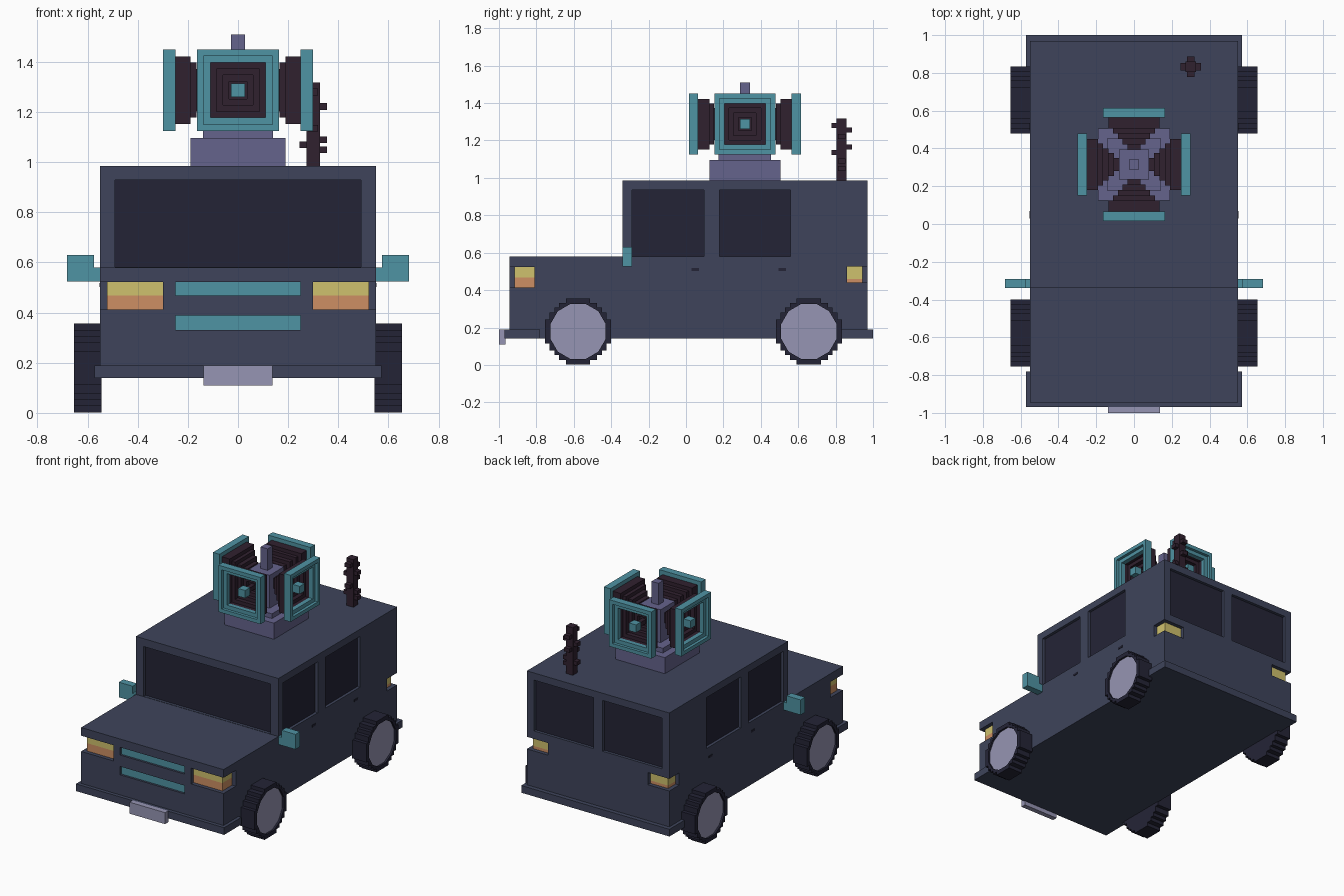
import bpy, bmesh, math
from mathutils import Matrix, Vector

if "Cube" in bpy.data.objects:
    bpy.data.objects.remove(bpy.data.objects["Cube"])


def mat(name, hexcol):
    m = bpy.data.materials.new(name)
    c = [int(hexcol[i:i + 2], 16) / 255 for i in (0, 2, 4)]
    lin = [v / 12.92 if v <= 0.04045 else ((v + 0.055) / 1.055) ** 2.4 for v in c]
    m.diffuse_color = (*lin, 1)
    m.use_nodes = True
    m.node_tree.nodes["Principled BSDF"].inputs["Base Color"].default_value = m.diffuse_color
    return m


SLATE = mat("slate_paint", "3E445B")
DARK = mat("dark_glass_rubber", "242436")
LILAC = mat("pale_lilac", "9695B3")
PURPLE = mat("purple_metal", "65638C")
TEAL = mat("teal", "4F93A3")
MAROON = mat("dark_maroon", "30212F")
YELLOW = mat("lamp_yellow", "CFC16D")
ORANGE = mat("lamp_orange", "CD8F63")


def finish(name, bm, *mats):
    bmesh.ops.recalc_face_normals(bm, faces=bm.faces[:])
    me = bpy.data.meshes.new(name)
    bm.to_mesh(me)
    bm.free()
    for m in mats:
        me.materials.append(m)
    ob = bpy.data.objects.new(name, me)
    bpy.context.collection.objects.link(ob)
    return ob


def boxes(name, specs, m):
    """specs: (x0, x1, y0, y1, z0, z1)"""
    bm = bmesh.new()
    for x0, x1, y0, y1, z0, z1 in specs:
        c = Vector(((x0 + x1) / 2, (y0 + y1) / 2, (z0 + z1) / 2))
        s = (abs(x1 - x0), y1 - y0, z1 - z0)
        bmesh.ops.create_cube(bm, size=1, matrix=Matrix.Translation(c) @ Matrix.Diagonal((*s, 1)))
    return finish(name, bm, m)


def both(specs):
    return [b for a in specs for b in (a, (-a[1], -a[0], *a[2:]))]


def prism(name, pts, x0, x1, m):
    """Extrude a (y, z) outline along x."""
    bm = bmesh.new()
    f = bm.faces.new([bm.verts.new((x0, y, z)) for y, z in pts])
    r = bmesh.ops.extrude_face_region(bm, geom=[f])
    vs = [g for g in r["geom"] if isinstance(g, bmesh.types.BMVert)]
    bmesh.ops.translate(bm, verts=vs, vec=(x1 - x0, 0, 0))
    return finish(name, bm, m)


def cut(ob, cutter):
    md = ob.modifiers.new("cut", "BOOLEAN")
    md.operation = "DIFFERENCE"
    md.solver = "EXACT"
    md.object = cutter
    cutter.hide_render = True
    cutter.hide_viewport = False
    dg = bpy.context.evaluated_depsgraph_get()
    me = bpy.data.meshes.new_from_object(ob.evaluated_get(dg))
    ob.modifiers.clear()
    ob.data = me
    bpy.data.objects.remove(cutter)


# car body with recessed windows, lamp notches and grille slots
body = prism("body", [(-.945, .14), (.97, .14), (.97, .985), (-.34, .985),
                      (-.34, .58), (-.945, .58)], -.55, .55, SLATE)
side_win = [(-.29, .095), (.18, .56)]
slots = [(.33, .388), (.468, .522)]
holes = [(-.49, .49, -.5, -.315, .582, .93)]
holes += both([(.525, .7, a, b, .58, .935) for a, b in side_win])
holes += both([(.035, .495, .945, 1.1, .58, .935)])
holes += both([(.30, .7, -1.1, -.81, .413, .523), (.385, .7, .86, 1.1, .44, .525)])
holes += [(-.25, .25, -1.1, -.925, a, b) for a, b in slots]
cut(body, boxes("body_cutter", holes, SLATE))

# glass plates at the bottom of each recess
glass = [(-.49, .49, -.32, -.312, .58, .93)]
glass += both([(.522, .53, a, b, .58, .935) for a, b in side_win])
glass += both([(.035, .495, .942, .95, .58, .935)])
boxes("windows", glass, DARK)
boxes("grille", [(-.25, .25, -.93, -.922, a, b) for a, b in slots], TEAL)

# head and tail lamps, two colours stacked
boxes("lamps_upper", both([(.295, .522, -.918, -.805, .468, .523),
                           (.38, .522, .855, .943, .46, .525)]), YELLOW)
boxes("lamps_lower", both([(.295, .522, -.918, -.805, .413, .468),
                           (.38, .522, .855, .943, .44, .46)]), ORANGE)

# bumpers, front plate, handles, mirrors
boxes("bumpers", [(-.572, .572, -.97, -.78, .14, .19), (-.572, .572, .835, 1.0, .14, .19)], SLATE)
boxes("front_plate", [(-.137, .137, -1.0, -.965, .11, .19)], LILAC)
boxes("door_handles", both([(.545, .553, y, y + .04, .503, .518) for y in (.03, .495)]), DARK)
boxes("mirrors", both([(.575, .682, -.34, -.29, .525, .63),
                       (.545, .575, -.34, -.29, .525, .58)]), TEAL)

# wheels: stepped tyre with a recessed hub
quarter = [(.177, .065), (.152, .065), (.152, .102), (.127, .102), (.127, .127),
           (.102, .127), (.102, .152), (.065, .152), (.065, .177)]
outline = []
for k in range(4):
    c, s = round(math.cos(k * math.pi / 2)), round(math.sin(k * math.pi / 2))
    outline += [(a * c - b * s, a * s + b * c) for a, b in quarter]


def disc(y, r):
    return [(y + r * math.cos(math.pi / 12 + i * math.pi / 6),
             .179 + r * math.sin(math.pi / 12 + i * math.pi / 6)) for i in range(12)]


for side, s in (("right", 1), ("left", -1)):
    for end, y in (("front", -.577), ("rear", .657)):
        tyre = prism(f"{end}_{side}_tyre", [(y + a, .179 + b) for a, b in outline],
                     .545 * s, .655 * s, DARK)
        cut(tyre, prism("hub_cutter", disc(y, .153), .638 * s, .7 * s, DARK))
        prism(f"{end}_{side}_hub", disc(y, .153), .62 * s, .642 * s, LILAC)

# tower on the roof
CY, CZ = .315, 1.2875


def block(h, z0, z1):
    return (-h, h, CY - h, CY + h, z0, z1)


boxes("roof_tower", [block(.19, .98, 1.097), block(.14, 1.09, 1.13), block(.08, 1.12, 1.36),
                     block(.027, 1.35, 1.51)], PURPLE)

# four square horns: a stepped (half width, distance) profile spun in four sides
profile = [(0, .08), (.035, .08), (.035, .105), (.06, .105), (.06, .135), (.085, .135),
           (.085, .165), (.11, .165), (.11, .19), (.135, .19), (.135, .25), (.163, .25),
           (.163, .30), (.137, .30), (.137, .28), (.11, .28), (.11, .25), (.11, .225),
           (.085, .225), (.085, .195), (.06, .195), (.06, .17), (.035, .17), (.035, .145),
           (0, .145)]
corners = [(1, 1), (-1, 1), (-1, -1), (1, -1)]
for i, place in enumerate(("front", "right", "rear", "left")):
    bm = bmesh.new()
    rings = [[bm.verts.new((h * a, -d, h * b)) for a, b in corners] for h, d in profile]
    for p, q in zip(rings, rings[1:]):
        for k in range(4):
            bm.faces.new((p[k], p[k - 1], q[k - 1], q[k]))
    bmesh.ops.remove_doubles(bm, verts=bm.verts[:], dist=1e-5)
    for f in bm.faces:
        f.material_index = 1 if f.calc_center_median().y <= -.2495 else 0
    horn = finish(f"{place}_horn", bm, MAROON, TEAL)
    stem = boxes(f"{place}_horn_stem", [(-.015, .015, -.23, -.14, -.015, .015)], MAROON)
    core = boxes(f"{place}_horn_core", [(-.027, .027, -.275, -.22, -.027, .027)], TEAL)
    for ob in (horn, stem, core):
        ob.data.transform(Matrix.Translation((0, CY, CZ)) @ Matrix.Rotation(i * math.pi / 2, 4, "Z"))

# antenna with small studs winding round it
AX, AY = .30, .832
rods = [(AX - .027, AX + .027, AY - .027, AY + .027, .98, 1.317)]
for dx, dy, z in ((0, -1, 1.28), (0, 1, 1.255), (1, 0, 1.222), (-1, 0, 1.2), (0, 1, 1.165),
                  (0, -1, 1.135), (1, 0, 1.09), (-1, 0, 1.07), (1, 0, 1.05)):
    x, y = AX + .035 * dx, AY + .035 * dy
    rods.append((x - .02, x + .02, y - .02, y + .02, z - .0135, z + .0135))
boxes("antenna", rods, MAROON)
